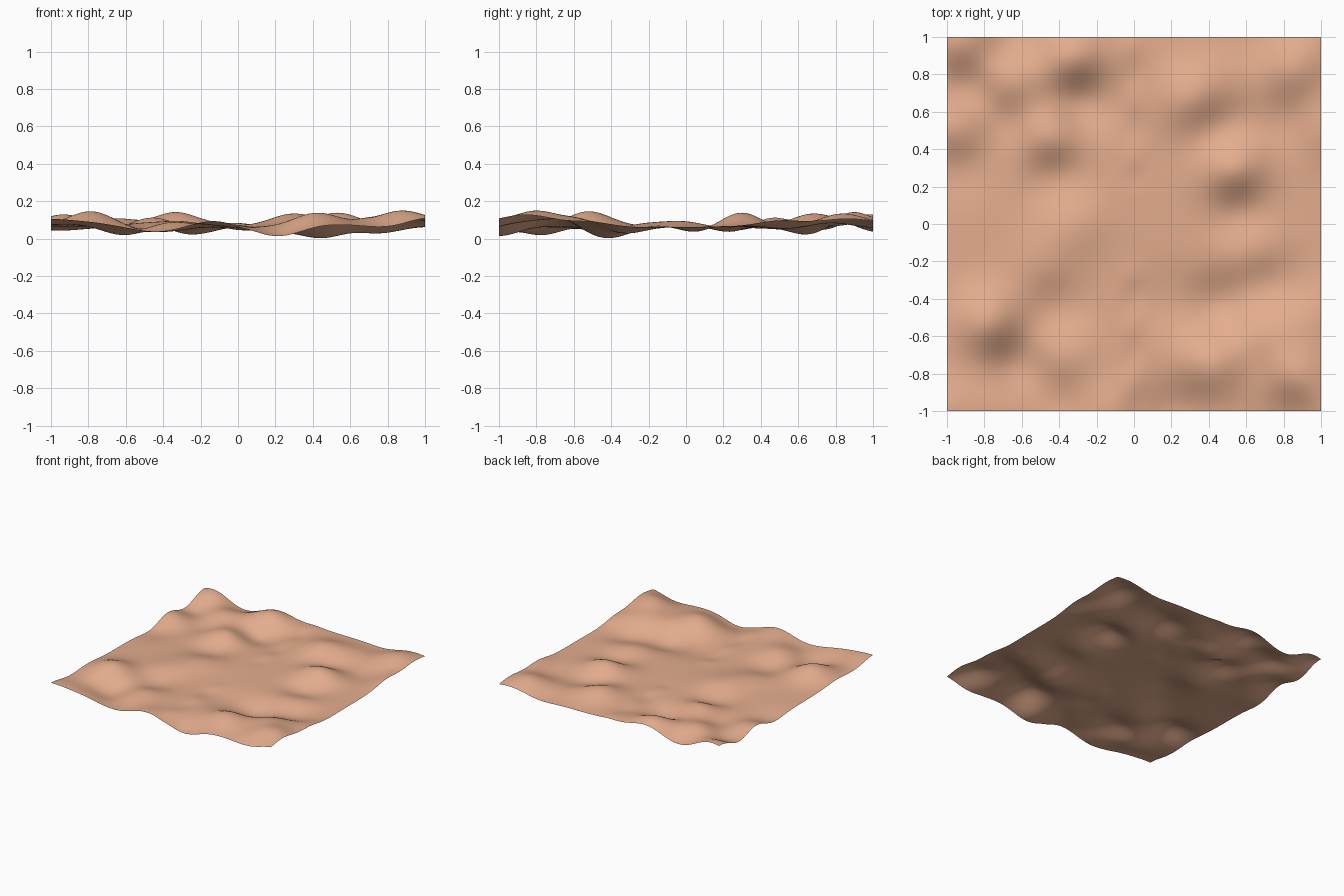
import bpy, bmesh, math

BASE, SIGMA = 0.07, 0.125

# Height control points (x, y, z): hills, hollows, rims and flats
POINTS = [
    # hills
    (-.33, .89, .148), (-.92, .97, .135), (-.68, .75, .11), (-.45, .46, .118),
    (-.95, .52, .11), (.3, .67, .14), (.53, .3, .145), (.85, .83, .14),
    (1, .52, .105), (-.78, -.53, .152), (-.48, -.22, .09), (.42, -.75, .145),
    (.7, -.58, .115), (.87, -.82, .155), (.95, -.5, .1), (-.38, -.7, .092),
    (0, .92, .085), (-.32, -.01, .1),
    # hollows
    (-.28, .66, .033), (-.87, .73, .055), (-.43, .28, .05), (-.95, .31, .055),
    (.48, .5, .068), (.57, .06, .045), (.86, .54, .07), (-.62, -.75, .027),
    (-.42, -.46, .042), (.45, -.43, .01), (.75, -.33, .035), (.15, -.4, .045),
    (-.68, .56, .06),
    # rim and flats
    (.22, -1, .02), (.87, -1, .085), (-.4, -.95, .045), (-1, -1, .11),
    (-.75, -.98, .09), (-.14, -1, .1), (.6, -.95, .085), (1, -1, .115),
    (.6, -.13, .075), (-.05, -.15, .067), (.5, .78, .1),
    (.62, .95, .07), (.62, -.73, .11), (.25, -.6, .075),
    (-.65, 1, .045), (-.33, 1, .12), (1, 1, .1), (.83, 1, .1),
]


def bump(dx, dy):
    return math.exp(-(dx * dx + dy * dy) / (2 * SIGMA * SIGMA))


# Solve bump strengths so the smooth surface passes through the points
n = len(POINTS)
k = [[bump(a[0] - b[0], a[1] - b[1]) for b in POINTS] for a in POINTS]
w = [0.0] * n
for _ in range(60):
    for i in range(n):
        r = POINTS[i][2] - BASE - sum(k[i][j] * w[j] for j in range(n))
        w[i] += r / (k[i][i] + 0.05)


def height(x, y):
    z = BASE + sum(wi * bump(x - p[0], y - p[1]) for wi, p in zip(w, POINTS))
    # small ripples along the middle line, fading out near the centre
    fade = min(1, max(0, (abs(y) - 0.15) / 0.15))
    z += fade * 0.006 * math.exp(-(x / .06) ** 2) * math.cos(2 * math.pi * (y - .36) / .3)
    return min(0.16, max(0.0, z))


# Rolling ground sheet
bm = bmesh.new()
bmesh.ops.create_grid(bm, x_segments=120, y_segments=120, size=1)
for v in bm.verts:
    v.co.z = height(v.co.x, v.co.y)
lo = min(v.co.z for v in bm.verts)
for v in bm.verts:
    v.co.z -= lo - 0.003
for f in bm.faces:
    f.smooth = True
mesh = bpy.data.meshes.new("terrain_sheet")
bm.to_mesh(mesh)
bm.free()
sheet = bpy.data.objects.new("terrain_sheet", mesh)
bpy.context.collection.objects.link(sheet)

mat = bpy.data.materials.new("sand")
mat.diffuse_color = (0.78, 0.42, 0.27, 1)
mesh.materials.append(mat)
